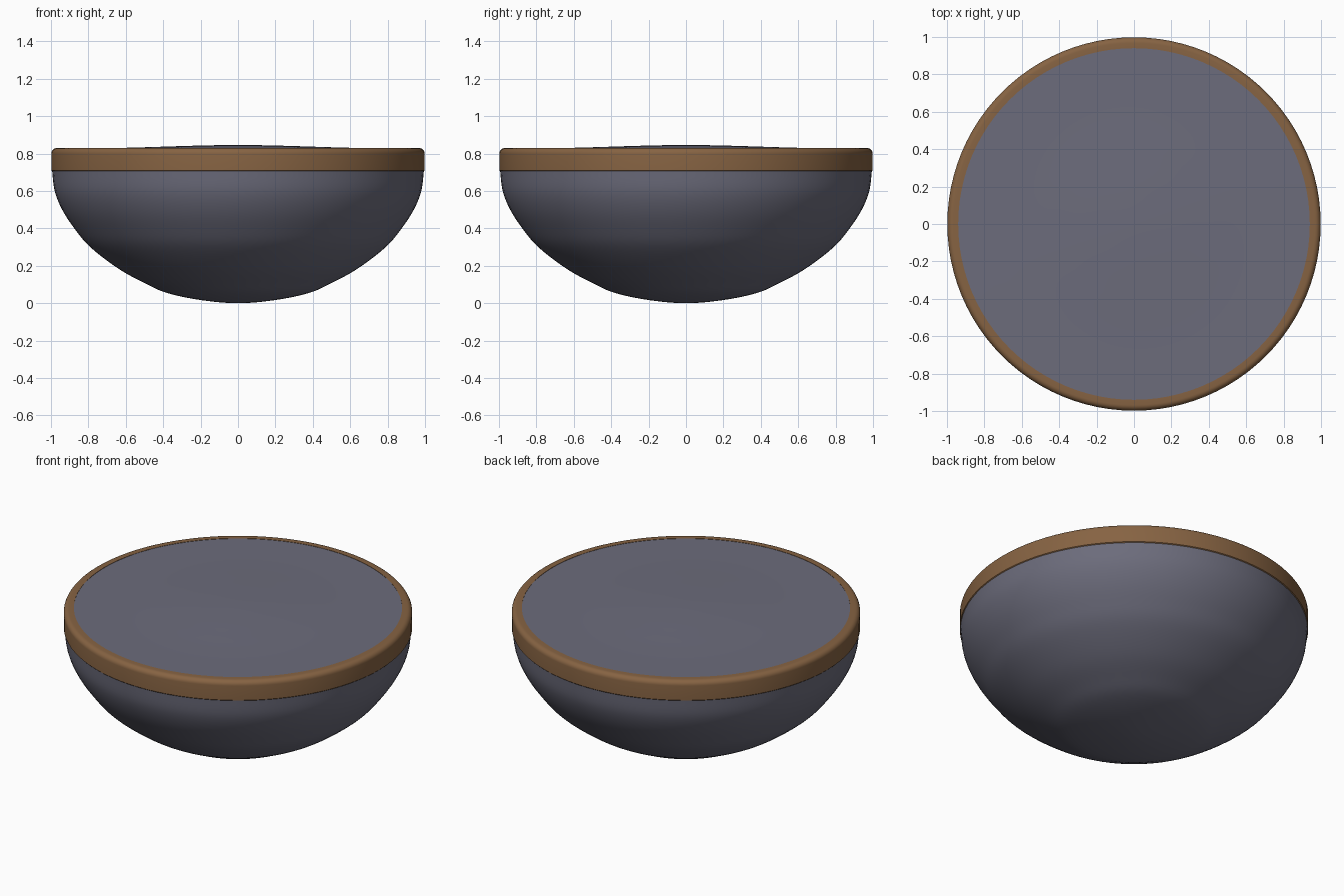
import bpy, bmesh, math

if "Cube" in bpy.data.objects:
    bpy.data.objects.remove(bpy.data.objects["Cube"])

SEGMENTS = 96


def material(name, rgb):
    m = bpy.data.materials.new(name)
    m.diffuse_color = (*rgb, 1)
    m.use_nodes = True
    m.node_tree.nodes["Principled BSDF"].inputs["Base Color"].default_value = m.diffuse_color
    return m


def smooth_points(pts, steps=5):
    """Catmull-Rom curve through (radius, height) points."""
    ext = [(-pts[1][0], pts[1][1])] + pts + [pts[-1]]
    out = []
    for a, b, c, d in zip(ext, ext[1:], ext[2:], ext[3:]):
        for i in range(steps):
            t = i / steps
            out.append(tuple(
                0.5 * (2 * q + (r - p) * t + (2 * p - 5 * q + 4 * r - s) * t ** 2
                       + (3 * q - p - 3 * r + s) * t ** 3)
                for p, q, r, s in zip(a, b, c, d)))
    return out + [pts[-1]]


def lathe(name, profile, mat, closed=False):
    """Revolve a (radius, height) profile around z."""
    bm = bmesh.new()
    vs = [bm.verts.new((r, 0, z)) for r, z in profile]
    pairs = list(zip(vs, vs[1:])) + ([(vs[-1], vs[0])] if closed else [])
    es = [bm.edges.new(p) for p in pairs]
    bmesh.ops.spin(bm, geom=vs + es, axis=(0, 0, 1), cent=(0, 0, 0),
                   angle=2 * math.pi, steps=SEGMENTS, use_merge=True)
    bmesh.ops.remove_doubles(bm, verts=bm.verts, dist=1e-5)
    bmesh.ops.recalc_face_normals(bm, faces=bm.faces)
    me = bpy.data.meshes.new(name)
    bm.to_mesh(me)
    bm.free()
    me.materials.append(mat)
    ob = bpy.data.objects.new(name, me)
    bpy.context.collection.objects.link(ob)
    bpy.ops.object.select_all(action='DESELECT')
    ob.select_set(True)
    bpy.context.view_layer.objects.active = ob
    bpy.ops.object.shade_smooth_by_angle(angle=math.radians(40))
    return ob


slate = material("slate", (0.15, 0.15, 0.20))
wood = material("wood", (0.24, 0.125, 0.055))

# Rounded bowl joined to its slightly domed top surface
bowl = smooth_points([(0, 0), (0.2, 0.017), (0.38, 0.055), (0.5, 0.108),
                      (0.64, 0.185), (0.79, 0.30), (0.875, 0.40),
                      (0.94, 0.50), (0.98, 0.60), (0.994, 0.71)])
top = smooth_points([(0, 0.846), (0.2, 0.843), (0.4, 0.837),
                     (0.6, 0.831), (0.8, 0.829), (0.945, 0.828)])
lathe("bowl_body", bowl + [(0.945, 0.71)] + top[::-1], slate)

# Wooden rim band with rounded upper edge
fillet = [(0.968 + 0.03 * math.cos(a), 0.80 + 0.03 * math.sin(a))
          for a in (math.radians(15 * i) for i in range(7))]
lathe("rim_band", [(0.94, 0.705), (0.993, 0.705), (0.998, 0.71)]
      + fillet + [(0.94, 0.83)], wood, closed=True)
